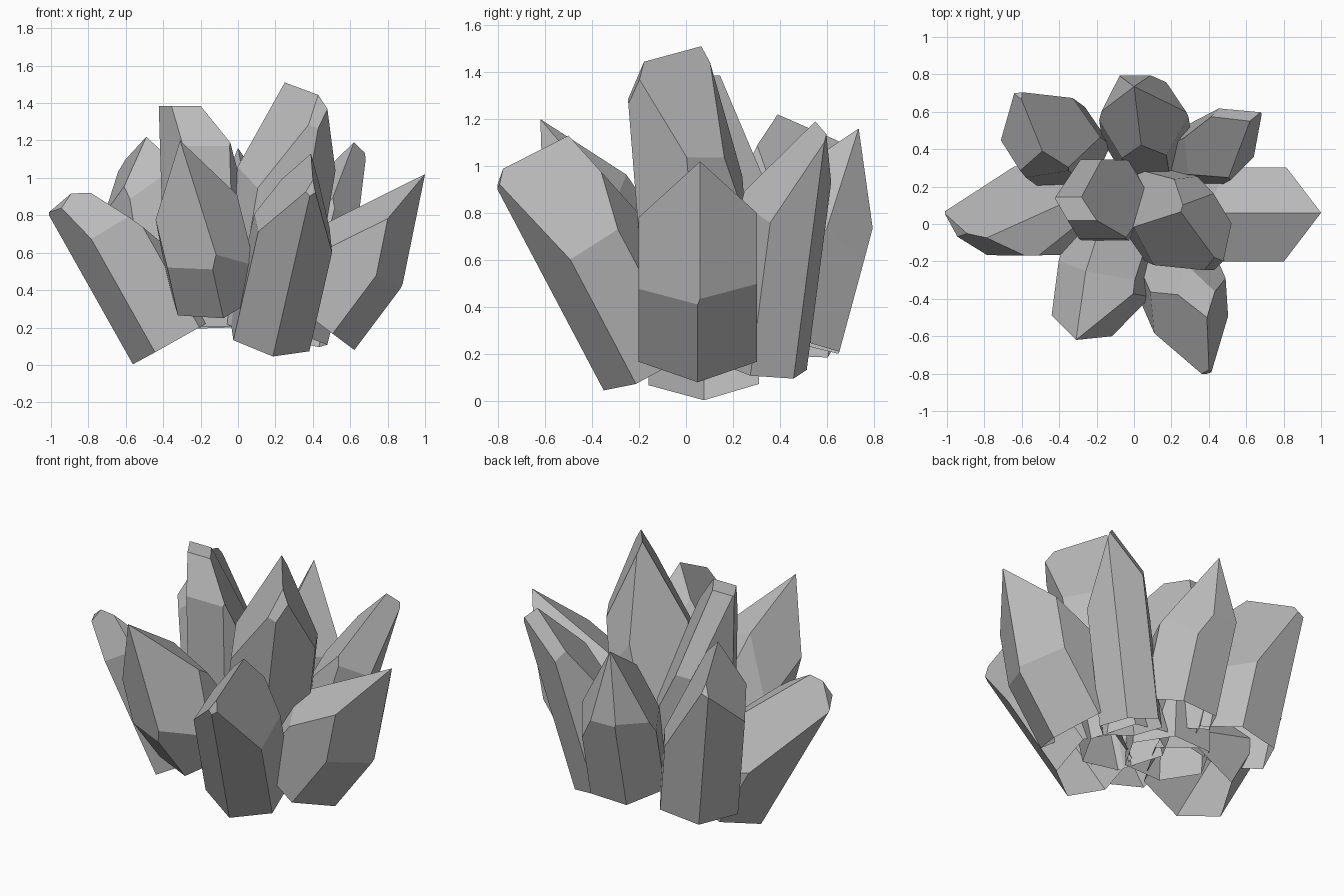
import bpy, bmesh
from math import radians, cos, sin
from mathutils import Vector

cube = bpy.data.objects.get("Cube")
if cube:
    bpy.data.objects.remove(cube, do_unlink=True)

stone = bpy.data.materials.new("grey_stone")
stone.use_nodes = True
stone.diffuse_color = (0.5, 0.5, 0.5, 1)
stone.node_tree.nodes["Principled BSDF"].inputs["Base Color"].default_value = stone.diffuse_color


def heading(azimuth, elevation=0):
    a, e = radians(azimuth), radians(elevation)
    return Vector((cos(a) * cos(e), sin(a) * cos(e), sin(e)))


def crystal(name, foot, lean, radius, corner, *tips):
    """Six-sided prism, open below, from foot along lean, one edge towards azimuth corner.
    Each tip is a point followed by the (azimuth, elevation) of facets through it."""
    foot, axis = Vector(foot), Vector(lean).normalized()
    out = heading(corner)
    out = (out - axis * out.dot(axis)).normalized()
    side = axis.cross(out)
    bm = bmesh.new()
    ring = [bm.verts.new(foot + radius * (out * cos(radians(60 * k)) + side * sin(radians(60 * k))))
            for k in range(6)]
    base = bm.faces.new(ring)
    top = bmesh.ops.extrude_face_region(bm, geom=[base])["geom"]
    bmesh.ops.translate(bm, vec=axis * 2, verts=[v for v in top if isinstance(v, bmesh.types.BMVert)])
    # Slice off each tip facet and close the cut
    for point, *facets in tips:
        for facet in facets:
            bmesh.ops.bisect_plane(bm, geom=bm.verts[:] + bm.edges[:] + bm.faces[:], dist=1e-5,
                                   plane_co=point, plane_no=heading(*facet), clear_outer=True)
            rim = [e for e in bm.edges if e.is_boundary]
            if rim:
                bmesh.ops.holes_fill(bm, edges=rim, sides=0)
    bmesh.ops.recalc_face_normals(bm, faces=bm.faces[:])
    # Open the underside
    bm.normal_update()
    under = [f for f in bm.faces if f.normal.dot(axis) < -0.95]
    bmesh.ops.delete(bm, geom=under, context='FACES')
    mesh = bpy.data.meshes.new(name)
    bm.to_mesh(mesh)
    bm.free()
    mesh.materials.append(stone)
    bpy.context.collection.objects.link(bpy.data.objects.new(name, mesh))


# Outer ring of leaning crystals
crystal("left_crystal", (.39, .05, .254), (.6, 0, .8), .29, 0,
        ((1, .06, 1.02), (-133, 54), (133, 54), (-30, -10), (30, -10)))
crystal("right_crystal", (-.325, .075, .137), (-.49, -.01, .87), .272, 180,
        ((-.95, -.07, .83), (-103, 20), (-158, 35)),
        ((-1.01, .06, .81), (79, 39)),
        ((-.77, -.09, .91), (13, 54)))
crystal("front_left_crystal", (.17, -.14, .16), (.2, -.46, .87), .24, -81,
        ((.39, -.5, 1.13), (-4, 12), (-157, 35), (90, 42)),
        ((.39, -.785, .97), (-81, 14)))
crystal("front_right_crystal", (-.12, -.18, .39), (-.18, -.55, .81), .265, -88,
        ((-.31, -.62, 1.2), (-114, -9), (-42, 12), (50, 53), (157, 22)))
crystal("back_crystal", (.07, .45, .26), (-.04, .26, .96), .24, 120,
        ((0, .735, 1.16), (90, 8), (155, 13), (44, 14), (-154, 26), (-22, 36)))
crystal("back_left_crystal", (.3, .33, .145), (.24, .125, .96), .19, 43,
        ((.62, .55, 1.19), (-150, 40), (-37, 17), (110, 25)))
crystal("back_right_crystal", (-.37, .4, .23), (-.15, .11, .97), .25, 125,
        ((-.49, .39, 1.22), (34, 27), (190, 27), (-100, 25)),
        ((-.6, .665, 1.1), (115, 35)))

# Tall upright crystals in the middle
crystal("centre_left_crystal", (.11, .07, .2), (.17, -.08, 1), .265, 0,
        ((.25, .065, 1.51), (-137, 28), (31, 23), (135, 15)),
        ((.27, .085, 1.5), (75, 14)),
        ((.43, -.18, 1.44), (-80, 20)))
crystal("centre_right_crystal", (-.14, .12, .2), (-.03, .015, 1), .248, 0,
        ((-.2, .02, 1.385), (-90, 25), (0, 90), (33, 23)),
        ((-.25, .145, 1.385), (90, 23)))
